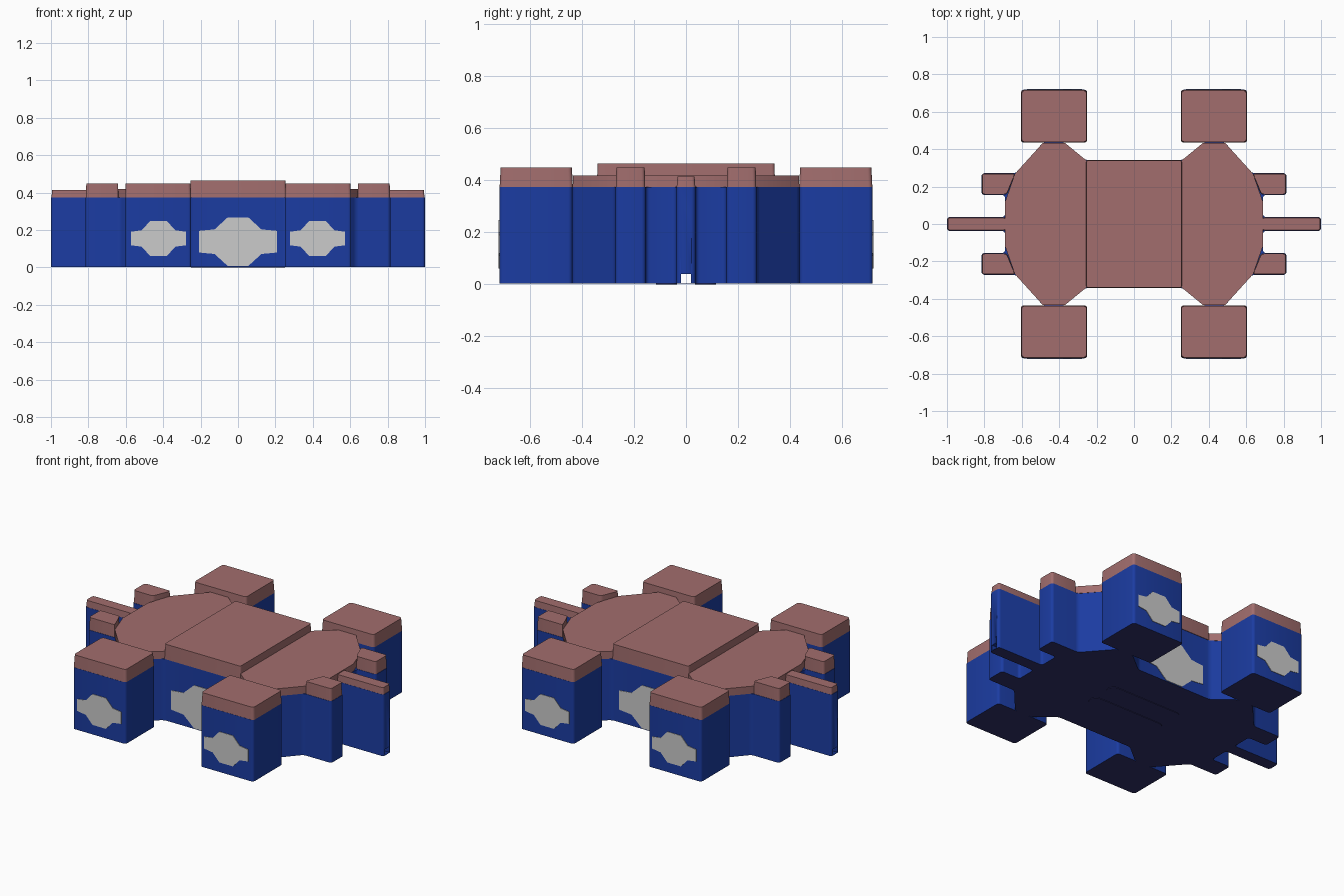
import bpy, bmesh
from math import radians, pi, cos, sin

if "Cube" in bpy.data.objects:
    bpy.data.objects.remove(bpy.data.objects["Cube"])


def material(name, rgb):
    m = bpy.data.materials.new(name)
    m.diffuse_color = (*rgb, 1)
    m.use_nodes = True
    m.node_tree.nodes["Principled BSDF"].inputs["Base Color"].default_value = m.diffuse_color
    return m


BLUE = material("blue", (0.011, 0.045, 0.36))
ROSE = material("rose", (0.36, 0.155, 0.155))
NAVY = material("navy", (0.03, 0.03, 0.14))
BASE, SPLIT = 0.003, 0.375


def finish(bm, name, mats):
    bmesh.ops.recalc_face_normals(bm, faces=bm.faces)
    me = bpy.data.meshes.new(name)
    bm.to_mesh(me)
    bm.free()
    ob = bpy.data.objects.new(name, me)
    bpy.context.collection.objects.link(ob)
    for m in mats:
        me.materials.append(m)
    bpy.ops.object.select_all(action='DESELECT')
    bpy.context.view_layer.objects.active = ob
    ob.select_set(True)
    bpy.ops.object.shade_smooth_by_angle(angle=radians(30))
    return ob


def prism(name, pts, z0, z1, mats, round_r=0.0, inset=0.0):
    """Upright prism with rounded vertical edges; inset shrinks the top a little."""
    bm = bmesh.new()
    base = bm.faces.new([bm.verts.new((x, y, z0)) for x, y in pts])
    ext = bmesh.ops.extrude_face_region(bm, geom=[base], use_keep_orig=True)
    top = [v for v in ext['geom'] if isinstance(v, bmesh.types.BMVert)]
    cx = sum(p[0] for p in pts) / len(pts)
    cy = sum(p[1] for p in pts) / len(pts)
    for v in top:
        v.co.z = z1
        if inset:
            v.co.x -= inset if v.co.x > cx else -inset
            v.co.y -= inset if v.co.y > cy else -inset
    if round_r:
        edges = [e for e in bm.edges if abs(e.verts[0].co.z - e.verts[1].co.z) > 1e-4]
        bmesh.ops.bevel(bm, geom=edges, offset=round_r, segments=4, profile=0.5,
                        affect='EDGES', clamp_overlap=True)
    bmesh.ops.recalc_face_normals(bm, faces=bm.faces)
    if len(mats) > 1:
        for f in bm.faces:
            if f.normal.z < -0.9:
                f.material_index = 1
    return finish(bm, name, mats)


def rect(x0, x1, y0, y1):
    return [(x0, y0), (x1, y0), (x1, y1), (x0, y1)]


def flip(pts, sx, sy):
    return [(x * sx, y * sy) for x, y in pts]


# Blue lower body: one quarter outline mirrored to all four
quarter = [(0.255, 0.34), (0.375, 0.437), (0.485, 0.437), (0.63, 0.272), (0.815, 0.272),
           (0.815, 0.155), (0.69, 0.155), (0.69, 0.037), (1.0, 0.037)]
right = quarter + flip(quarter, 1, -1)[::-1]
body = prism("lower_body", right + flip(right, -1, 1)[::-1], BASE, SPLIT, (BLUE, NAVY), 0.016)

# Small passage running lengthwise through the end fins
cutter = prism("passage_cutter", rect(-1.1, 1.1, -0.02, 0.02), 0.006, 0.04, (BLUE,))
cutter.hide_render = True
cutter.hide_set(True)
mod = body.modifiers.new("passage", 'BOOLEAN')
mod.operation, mod.object, mod.solver = 'DIFFERENCE', cutter, 'EXACT'

# Raised middle of the lid
prism("lid_middle", rect(-0.257, 0.257, -0.343, 0.343), SPLIT, 0.465, (ROSE,), 0.012, 0.003)

# Lid ends and fin caps
half = [(0.25, 0.336), (0.37, 0.434), (0.487, 0.434), (0.637, 0.268), (0.689, 0.12)]
for sx, side in ((-1, "left"), (1, "right")):
    end = half + flip(half, 1, -1)[::-1]
    prism(f"lid_end_{side}", flip(end, sx, 1), SPLIT, 0.42, (ROSE,))
    prism(f"fin_cap_{side}", flip(rect(0.685, 0.997, -0.036, 0.036), sx, 1),
          SPLIT, 0.415, (ROSE,), 0.012, 0.003)


# Grey side plate: eight-cornered thin panel set on a front or back face
def plate(name, cx, y, cz, w, shoulder, tip, hs, ht):
    q = [(tip, ht), (shoulder, hs + 0.008), (w, hs)]
    r = q + [(x, -z) for x, z in q[::-1]]
    outline = r + [(-x, z) for x, z in r[::-1]]
    bm = bmesh.new()
    f = bm.faces.new([bm.verts.new((cx + x, y - 0.002, cz + z)) for x, z in outline])
    ext = bmesh.ops.extrude_face_region(bm, geom=[f], use_keep_orig=True)
    for v in ext['geom']:
        if isinstance(v, bmesh.types.BMVert):
            v.co.y = y + 0.002
    finish(bm, name, ())


finger = [(0.635, 0.27), (0.813, 0.27), (0.813, 0.157), (0.68, 0.157)]
for sy, face in ((-1, "front"), (1, "back")):
    plate(f"middle_plate_{face}", 0, sy * 0.341, 0.138, 0.208, 0.125, 0.055, 0.058, 0.13)
    for sx, side in ((-1, "left"), (1, "right")):
        tag = f"{face}_{side}"
        # Corner blocks with their caps
        prism(f"block_{tag}", flip(rect(0.25, 0.605, 0.437, 0.718), sx, sy),
              BASE, SPLIT, (BLUE, NAVY), 0.016)
        prism(f"block_cap_{tag}", flip(rect(0.25, 0.605, 0.435, 0.717), sx, sy),
              SPLIT, 0.45, (ROSE,), 0.016, 0.004)
        # Finger caps
        prism(f"finger_cap_{tag}", flip(finger, sx, sy), SPLIT, 0.45, (ROSE,), 0.014, 0.002)
        plate(f"block_plate_{tag}", sx * 0.425, sy * 0.719, 0.155, 0.147, 0.09, 0.045, 0.036, 0.093)

# Two slim runners with rounded ends under the body
for sy, side in ((-1, "front"), (1, "back")):
    pts = []
    for cx, a0 in ((0.21, -pi / 2), (-0.21, pi / 2)):
        pts += [(cx + 0.04 * cos(a0 + pi * i / 8), sy * 0.075 + 0.04 * sin(a0 + pi * i / 8))
                for i in range(9)]
    prism(f"runner_{side}", pts, 0.0, BASE + 0.002, (NAVY,))
